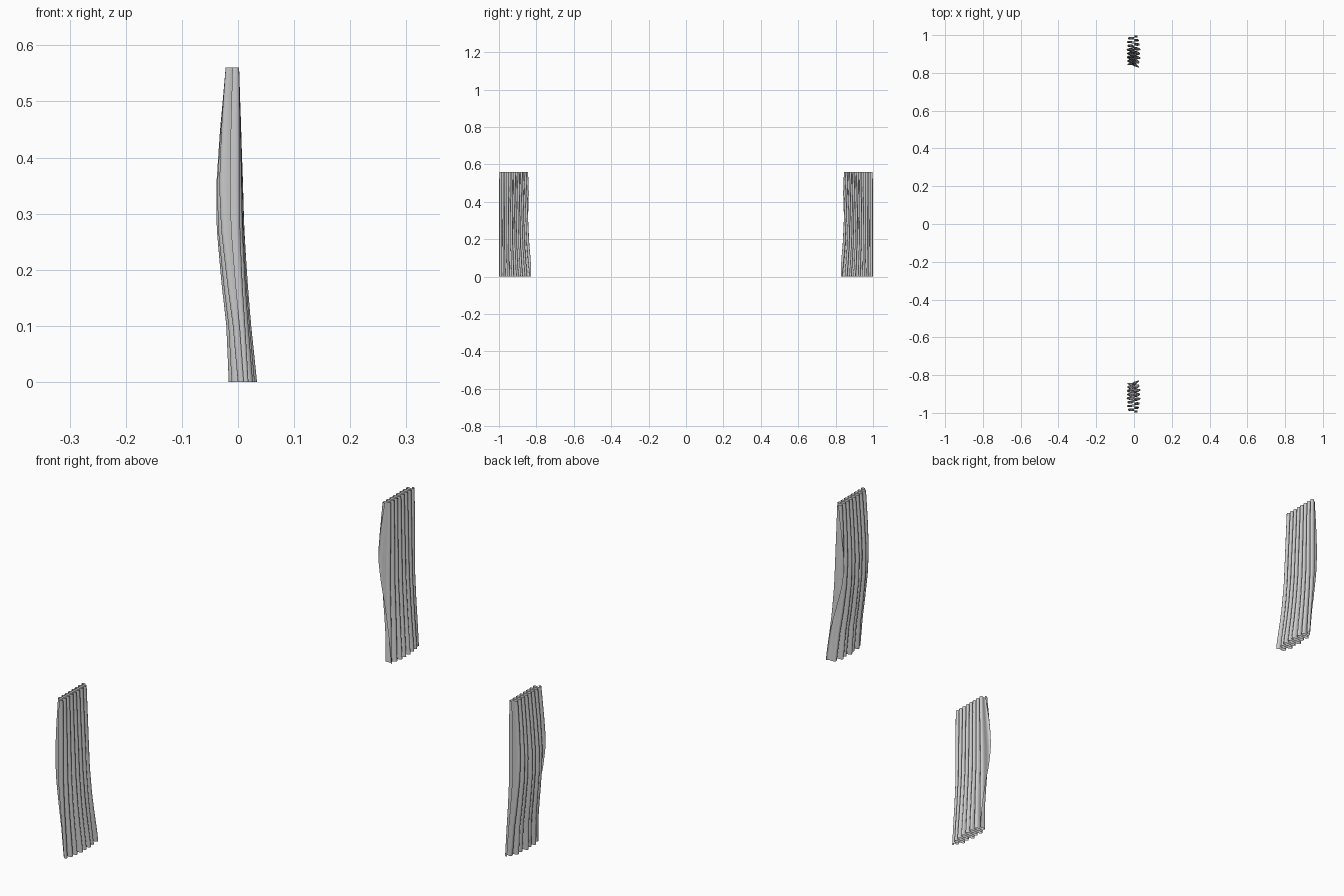
import bpy, bmesh
from math import sin, cos, pi

if "Cube" in bpy.data.objects:
    bpy.data.objects.remove(bpy.data.objects["Cube"])

HEIGHT, FOLDS, COLS, ROWS = 0.56, 8, 192, 28

# Envelope by height: z, back x, front x, inner edge y
ENVELOPE = [
    (0.00, -0.017, 0.037, 0.828), (0.10, -0.021, 0.026, 0.835),
    (0.17, -0.029, 0.020, 0.839), (0.27, -0.038, 0.013, 0.841),
    (0.35, -0.039, 0.010, 0.842), (0.45, -0.032, 0.006, 0.844),
    (0.56, -0.022, 0.002, 0.846),
]


def envelope(z):
    for a, b in zip(ENVELOPE, ENVELOPE[1:]):
        if z <= b[0] + 1e-6:
            f = (z - a[0]) / (b[0] - a[0])
            return [p + (q - p) * f for p, q in zip(a[1:], b[1:])]
    return ENVELOPE[-1][1:]


def cloth_point(t, z):
    """t runs from the outer edge (0) to the inner edge (1)."""
    back, front, inner = envelope(z)
    low = 1 - z / HEIGHT
    # folds grow wider toward the inner edge near the hem
    s = t - 0.10 * low * t * (t - 0.25) * 1.3
    phase = 2 * pi * FOLDS * s + 0.5 * low * sin(9 * t)
    swell = 1 - low * (0.45 * (2 * t - 1.1) ** 2 + 0.12 * (1 + sin(23 * t)))
    mid, half = (front + back) / 2, (front - back) / 2
    x = mid + half * swell * sin(phase)
    y = 0.997 + (inner - 0.997) * t + 0.0035 * sin(2 * phase)
    return x, min(y, 1.0), z


# Pleated curtain panel, mirrored to the other side
bm = bmesh.new()
grid = [[bm.verts.new(cloth_point(i / COLS, HEIGHT * j / ROWS))
         for i in range(COLS + 1)] for j in range(ROWS + 1)]
for j in range(ROWS):
    for i in range(COLS):
        bm.faces.new((grid[j][i], grid[j][i + 1],
                      grid[j + 1][i + 1], grid[j + 1][i]))
mesh = bpy.data.meshes.new("curtain_pair")
bm.to_mesh(mesh)
bm.free()
curtain = bpy.data.objects.new("curtain_pair", mesh)
bpy.context.collection.objects.link(curtain)
mirror = curtain.modifiers.new("other_side", 'MIRROR')
mirror.use_axis = (False, True, False)
mesh.shade_smooth()
